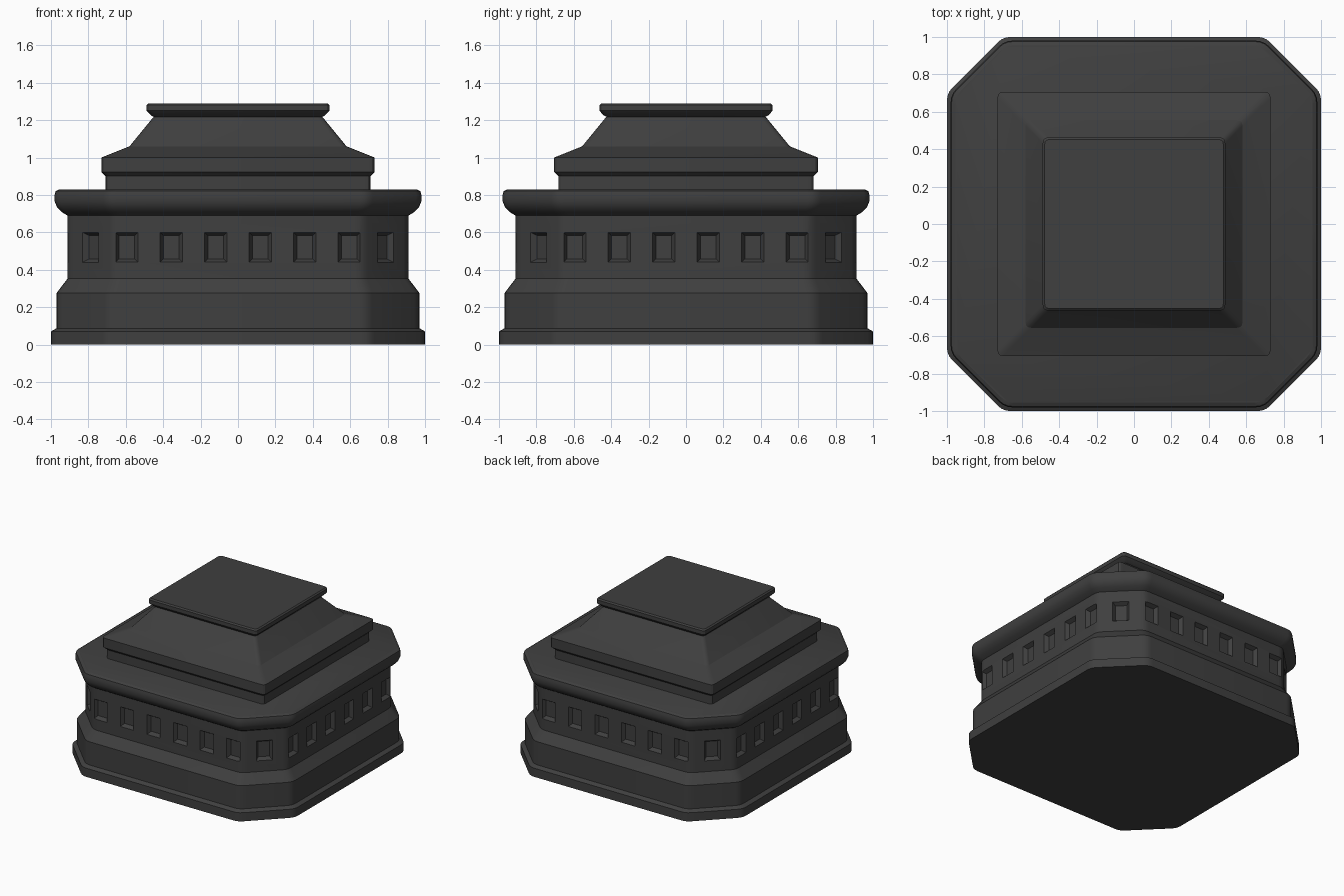
import bpy, bmesh, math
from mathutils import Vector, Matrix

if "Cube" in bpy.data.objects:
    bpy.data.objects.remove(bpy.data.objects["Cube"])

dark = bpy.data.materials.new("dark_stone")
dark.diffuse_color = (0.05, 0.05, 0.05, 1)
dark.use_nodes = True
dark.node_tree.nodes["Principled BSDF"].inputs["Base Color"].default_value = dark.diffuse_color


def rounded(corners, t, n=3):
    """Outline with each corner softened by a small curve."""
    pts = []
    for i, p in enumerate(corners):
        a = p + (corners[i - 1] - p).normalized() * t
        b = p + (corners[(i + 1) % len(corners)] - p).normalized() * t
        for k in range(n + 1):
            u = k / n
            pts.append(a * (1 - u) ** 2 + p * 2 * u * (1 - u) + b * u ** 2)
    return pts


def octagon(h):
    c = 0.7 - 0.414 * (1 - h)
    return [Vector(p) for p in ((h, -c), (h, c), (c, h), (-c, h),
                                (-h, c), (-h, -c), (-c, -h), (c, -h))]


def rectangle(h):
    y = h - 0.025
    return [Vector(p) for p in ((h, -y), (h, y), (-h, y), (-h, -y))]


def loft(name, outline, profile, t):
    """Stack outlines along a (half width, height) profile and cap the ends."""
    bm = bmesh.new()
    rings = [[bm.verts.new((p.x, p.y, z)) for p in rounded(outline(h), t)]
             for h, z in profile]
    for lo, hi in zip(rings, rings[1:]):
        for i in range(len(lo)):
            bm.faces.new((lo[i - 1], lo[i], hi[i], hi[i - 1]))
    bm.faces.new(rings[0][::-1])
    bm.faces.new(rings[-1])
    return finish(name, bm)


def finish(name, bm):
    bmesh.ops.recalc_face_normals(bm, faces=bm.faces)
    me = bpy.data.meshes.new(name)
    bm.to_mesh(me)
    bm.free()
    ob = bpy.data.objects.new(name, me)
    bpy.context.collection.objects.link(ob)
    me.materials.append(dark)
    return ob


def smooth(ob):
    bpy.ops.object.select_all(action='DESELECT')
    ob.select_set(True)
    bpy.context.view_layer.objects.active = ob
    bpy.ops.object.shade_smooth_by_angle(angle=math.radians(25))


# eight-sided base with plinth, frieze and cornice
base = loft("octagonal_base", octagon, [
    (1.0, 0), (1.0, 0.07), (0.97, 0.087), (0.97, 0.275), (0.912, 0.352),
    (0.912, 0.69), (0.945, 0.71), (0.968, 0.735), (0.98, 0.765),
    (0.98, 0.80), (0.975, 0.82), (0.955, 0.83)], 0.04)

# tapered pockets around the frieze: six per side, one per cut corner
bm = bmesh.new()


def pocket(angle, dist, along):
    rot = Matrix.Rotation(angle, 4, 'Z')
    rings = []
    for d, w, h in ((0.01, 0.066, 0.086), (-0.03, 0.042, 0.062)):
        rings.append([bm.verts.new(rot @ Vector((dist + d, along + sx * w, 0.52 + sz * h)))
                      for sx, sz in ((-1, -1), (1, -1), (1, 1), (-1, 1))])
    a, b = rings
    for i in range(4):
        bm.faces.new((a[i - 1], a[i], b[i], b[i - 1]))
    bm.faces.new(a)
    bm.faces.new(b)


for q in range(4):
    for k in range(6):
        pocket(q * math.pi / 2, 0.912, (k - 2.5) * 0.238)
    pocket((q + 0.5) * math.pi / 2, 1.114, 0)
cutter = finish("pocket_cutter", bm)
cutter.hide_render = True
mod = base.modifiers.new("pockets", 'BOOLEAN')
mod.operation = 'DIFFERENCE'
mod.solver = 'EXACT'
mod.object = cutter
bpy.context.view_layer.objects.active = base
bpy.ops.object.modifier_apply(modifier=mod.name)
bpy.data.objects.remove(cutter)
smooth(base)

# square upper tier with sloping roof
smooth(loft("upper_tier", rectangle, [
    (0.708, 0.825), (0.708, 0.90), (0.73, 0.922), (0.73, 1.0),
    (0.58, 1.06), (0.445, 1.225)], 0.03))

# thin slab on top
smooth(loft("top_slab", rectangle, [
    (0.445, 1.215), (0.465, 1.225), (0.488, 1.25), (0.488, 1.28), (0.478, 1.29)], 0.03))
